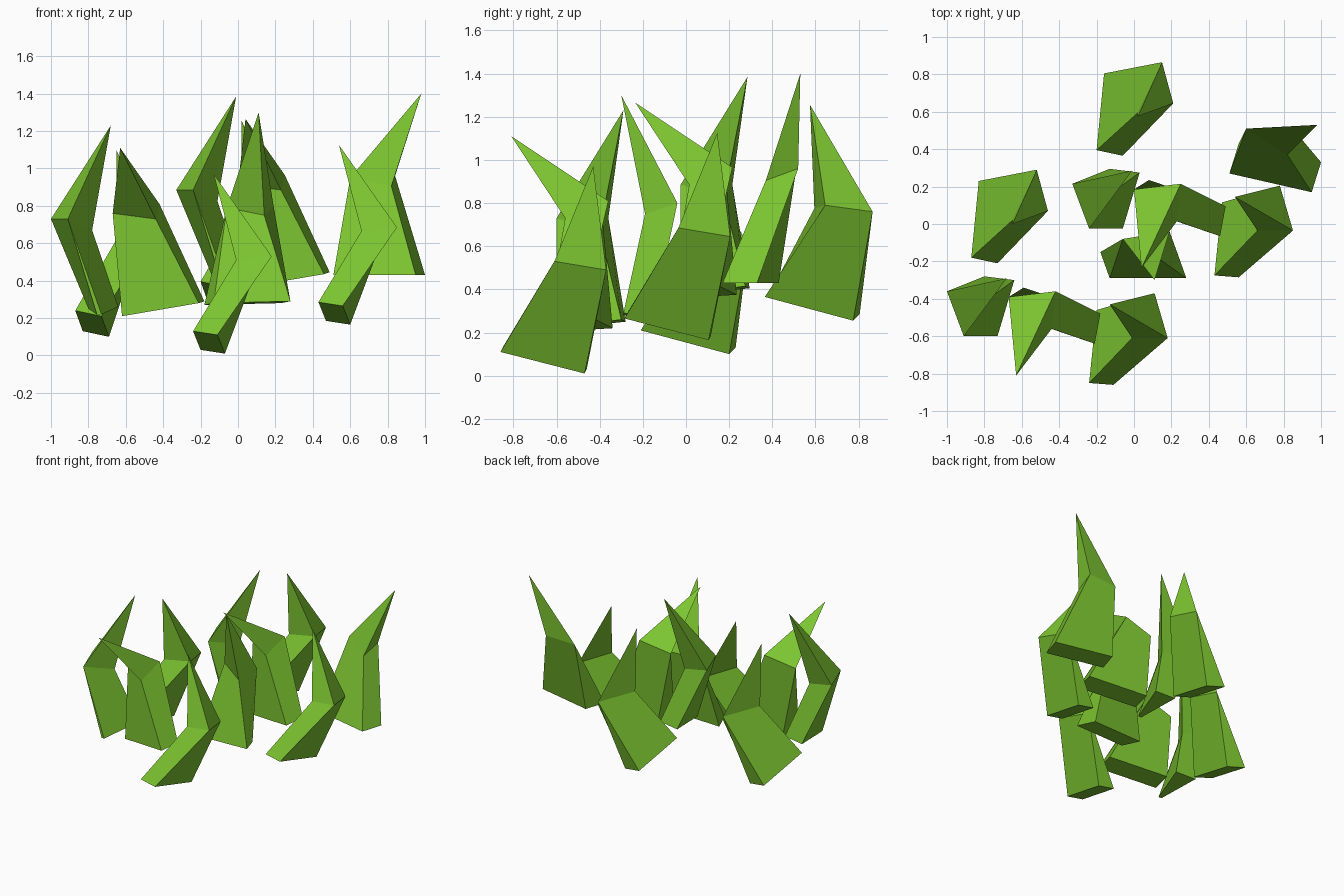
import bpy, bmesh
from mathutils import Vector

if "Cube" in bpy.data.objects:
    bpy.data.objects.remove(bpy.data.objects["Cube"])

green = bpy.data.materials.new("leaf_green")
green.diffuse_color = (0.2, 0.55, 0.03, 1)
green.use_nodes = True
green.node_tree.nodes["Principled BSDF"].inputs["Base Color"].default_value = green.diffuse_color


def blade(name, a0, a1, a3, m0, m1, m2, tip, taper=1.0, shift=(0, 0, 0)):
    """Bent grass blade: four-sided foot, three-sided bend, pointed tip."""
    a0, a1, a3 = Vector(a0), Vector(a1), Vector(a3)
    a2 = a3 + (a1 - a0) * taper
    bm = bmesh.new()
    v = [bm.verts.new(Vector(p) + Vector(shift))
         for p in (a0, a1, a2, a3, m0, m1, m2, tip)]
    for f in ((3, 2, 1, 0), (0, 1, 5, 4), (1, 2, 6, 5), (2, 3, 6),
              (3, 0, 4, 6), (4, 5, 7), (5, 6, 7), (6, 4, 7)):
        bm.faces.new([v[i] for i in f])
    bmesh.ops.recalc_face_normals(bm, faces=bm.faces)
    mesh = bpy.data.meshes.new(name)
    bm.to_mesh(mesh)
    bm.free()
    mesh.materials.append(green)
    bpy.context.collection.objects.link(bpy.data.objects.new(name, mesh))


# Clump of four blades, repeated once further back and higher:
# three foot corners, three bend corners, tip, foot taper
clump = {
    "front_blade": ((-.24, -.85, .13), (-.11, -.86, .11), (-.20, -.46, .03),
                    (-.01, -.61, .51), (.18, -.61, .53), (.11, -.37, .49),
                    (-.13, -.43, .97), 1),
    "back_blade": ((-.87, -.18, .24), (-.73, -.21, .21), (-.83, .23, .13),
                   (-.65, .02, .62), (-.46, .07, .635), (-.52, .29, .605),
                   (-.65, .0, 1.1), 1),
    "inner_blade": ((-.21, -.64, .28), (-.18, -.48, .29), (-.62, -.50, .21),
                    (-.44, -.56, .73), (-.42, -.36, .81), (-.67, -.39, .76),
                    (-.63, -.81, 1.11), 1),
    "outer_blade": ((-.64, -.30, .26), (-.80, -.28, .25), (-.73, -.60, .22),
                    (-.78, -.40, .67), (-1.0, -.36, .73), (-.91, -.60, .73),
                    (-.68, -.29, 1.23), .15),
}
for side, shift in (("left", (0, 0, 0)), ("right", (.67, .575, .155))):
    for name, points in clump.items():
        blade(f"{side}_{name}", *points, shift=shift)

# Two single blades
blade("middle_blade", (.28, -.29, .29), (.23, -.15, .28), (-.13, -.29, .28),
      (.14, -.19, .75), (.19, -.04, .80), (-.06, -.08, .79), (.11, -.30, 1.30))
blade("far_right_blade", (.95, .17, .43), (1.0, .33, .43), (.51, .27, .43),
      (.82, .37, .905), (.84, .52, .96), (.60, .51, .95), (.98, .53, 1.40))
